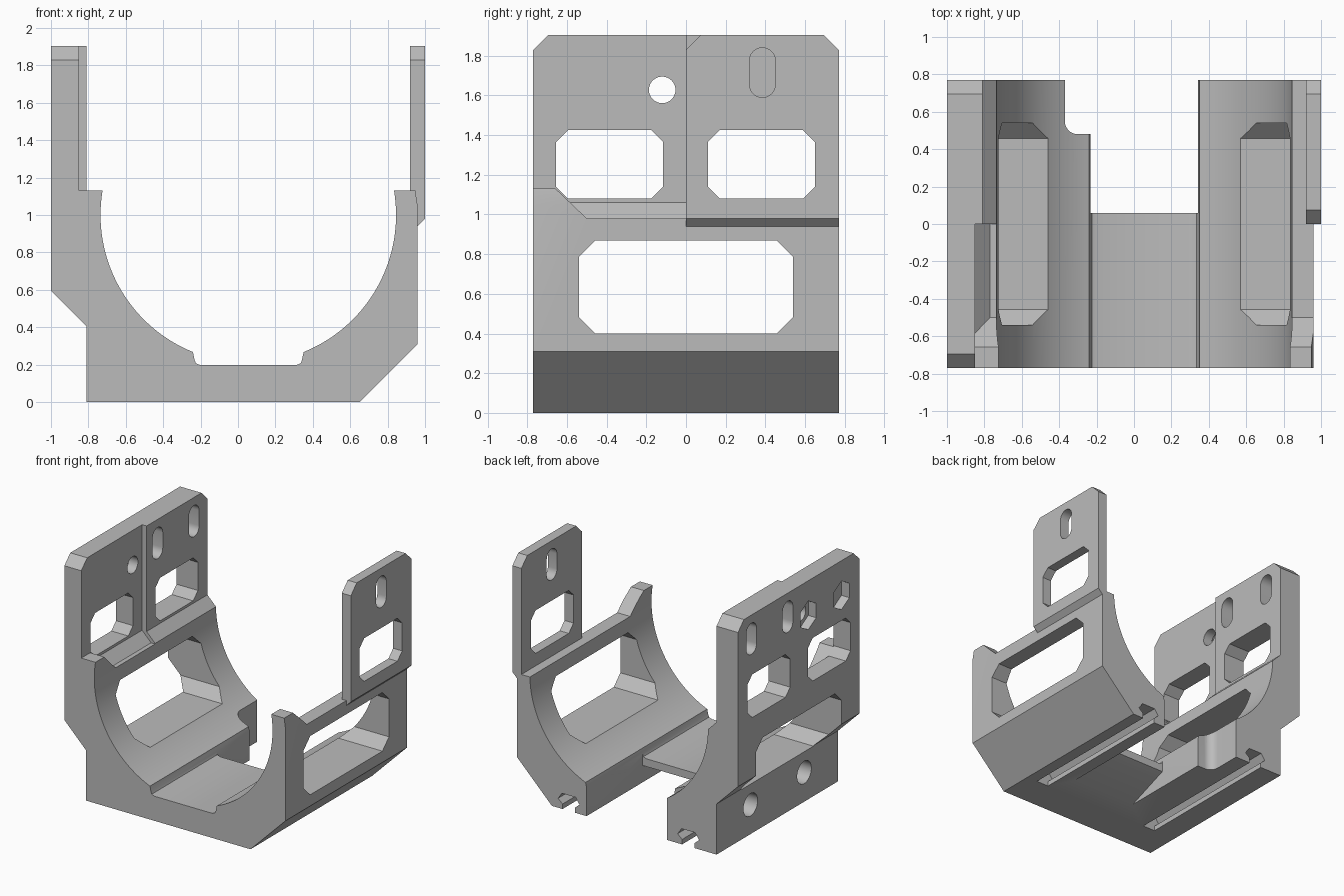
import bpy, bmesh
from math import cos, sin, radians

if "Cube" in bpy.data.objects:
    bpy.data.objects.remove(bpy.data.objects["Cube"], do_unlink=True)

grey = bpy.data.materials.new("light_grey")
grey.use_nodes = True
COLOUR = (0.5, 0.5, 0.5, 1)
grey.diffuse_color = COLOUR
grey.node_tree.nodes["Principled BSDF"].inputs["Base Color"].default_value = COLOUR


def prism(name, axis, pts, lo, hi, shear=0, pivot=0):
    """Extrude a 2D outline along an axis; shear leans the start of a y prism."""
    bm = bmesh.new()
    place = {"x": lambda t, a, b: (t, a, b),
             "y": lambda t, a, b: (a, t, b),
             "z": lambda t, a, b: (a, b, t)}[axis]
    start = [bm.verts.new(place(lo - shear * (b - pivot), a, b)) for a, b in pts]
    end = [bm.verts.new(place(hi, a, b)) for a, b in pts]
    bm.faces.new(start)
    bm.faces.new(end)
    n = len(pts)
    for i in range(n):
        j = (i + 1) % n
        bm.faces.new((start[i], start[j], end[j], end[i]))
    bmesh.ops.recalc_face_normals(bm, faces=bm.faces)
    mesh = bpy.data.meshes.new(name)
    bm.to_mesh(mesh)
    bm.free()
    mesh.materials.append(grey)
    ob = bpy.data.objects.new(name, mesh)
    bpy.context.collection.objects.link(ob)
    return ob


def arc(cx, cy, r, a0, a1, n):
    steps = [radians(a0 + (a1 - a0) * i / n) for i in range(n + 1)]
    return [(cx + r * cos(a), cy + r * sin(a)) for a in steps]


def rect(a0, a1, b0, b1):
    return [(a0, b0), (a1, b0), (a1, b1), (a0, b1)]


def octagon(a0, a1, b0, b1, c):
    return [(a0 + c, b0), (a1 - c, b0), (a1, b0 + c), (a1, b1 - c),
            (a1 - c, b1), (a0 + c, b1), (a0, b1 - c), (a0, b0 + c)]


def circle(y, z, r, n=32):
    return arc(y, z, r, 0, 360 - 360 / n, n - 1)


def slot(y):
    r = 0.065
    return arc(y, 1.775, r, 0, 180, 12) + arc(y, 1.655, r, 180, 360, 12)


def corner(y, side):
    """Triangle that trims a top corner of a plate."""
    return [(y - side * 0.075, 1.905), (y + side * 0.05, 1.78),
            (y + side * 0.05, 1.95), (y - side * 0.075, 1.95)]


def cut(ob, *args, **kw):
    tool = prism("cutter", *args, **kw)
    tool.hide_render = True
    mod = ob.modifiers.new("cut", "BOOLEAN")
    mod.operation = "DIFFERENCE"
    mod.solver = "EXACT"
    mod.object = tool
    bpy.context.view_layer.objects.active = ob
    bpy.ops.object.modifier_apply(modifier=mod.name)
    bpy.data.objects.remove(tool, do_unlink=True)


DEPTH, TOP, LEDGE = 0.77, 1.905, 0.98

# Cradle body with the tall side wall
cradle = (arc(0.055, 1, 0.79, 9.5, -68, 36)
          + [(0.342, 0.225), (0.335, 0.207), (0.31, 0.197),
             (-0.2, 0.197), (-0.225, 0.207), (-0.232, 0.225)]
          + arc(0.055, 1, 0.79, -112, -189.5, 36))
outline = ([(-0.81, 0), (0.65, 0), (0.96, 0.31), (0.96, 1.05), (0.948, 1.13)] + cradle
           + [(-0.81, 1.13), (-0.81, TOP), (-1, TOP), (-1, 0.595), (-0.81, 0.405)])
body = prism("cradle_body", "y", outline, -DEPTH, DEPTH)

# Thinner front half of the wall and sloped ledges
cut(body, "y", rect(-0.85, -0.5, 1.13, 2), -0.9, 0)
for inner, y0, y1, lean in ((-0.85, -0.5, 0, 1.05), (-0.81, -0.001, 0.9, 0)):
    cut(body, "y", [(inner, 1.06), (inner + 0.08, LEDGE), (-0.5, LEDGE),
                    (-0.5, 1.2), (inner, 1.2)], y0, y1, shear=lean, pivot=LEDGE)
cut(body, "y", rect(0.7, 1.1, LEDGE, 1.3), -0.5, 0.9, shear=1.05, pivot=LEDGE)

# Wall corners and windows
for side in (-1, 1):
    cut(body, "x", corner(side * DEPTH, side), -1.1, -0.7)
cut(body, "x", octagon(-0.54, 0.54, 0.4, 0.87, 0.083), -1.1, 1.1)
cut(body, "x", octagon(-0.655, -0.115, 1.08, 1.425, 0.06), -1.1, -0.849)
rear_window = octagon(0.11, 0.65, 1.08, 1.425, 0.06)
cut(body, "x", rear_window, -1.1, -0.7)

# Slots, bolt hole and nut pockets in the wall
for y in (0.14, 0.6):
    cut(body, "x", slot(y), -1.1, -0.7)
cut(body, "x", circle(-0.12, 1.628, 0.067), -1.1, -0.7)
for y in (-0.12, -0.54):
    cut(body, "x", arc(y, 1.628, 0.115, 30, 330, 5), -1.1, -0.93)

# Blind holes in the lower side
for y in (-0.34, 0.34):
    cut(body, "x", circle(y, 0.235, 0.09), -0.95, -0.5)

# Rear opening in the floor with an undercut lip
opening = ([(-0.232, 0.06), (0.342, 0.06), (0.342, 0.9), (-0.37, 0.9)]
           + arc(-0.3, 0.55, 0.07, 180, 270, 10) + [(-0.232, 0.48)])
cut(body, "z", opening, -0.1, 0.9)
cut(body, "x", [(-0.32, -0.01), (0.1, 0.15), (0.1, -0.1), (-0.32, -0.1)], -0.232, 0.342)

# Undercut grooves along the base, open at the rear
for x in (-0.56, 0.5):
    half = [(0.055, -0.05), (0.055, 0.04), (0.095, 0.075), (0.06, 0.125)]
    groove = [(x + a, z) for a, z in half] + [(x - a, z) for a, z in reversed(half)]
    cut(body, "y", groove, -0.49, 0.9)

# Short side plate on the rear half
plate = prism("side_plate", "y", [(0.92, 0.94), (0.96, 0.94), (1, 0.98), (1, TOP),
                                  (0.92, TOP)], 0, DEPTH)
cut(plate, "x", corner(0, -1), 0.8, 1.1)
cut(plate, "x", corner(DEPTH, 1), 0.8, 1.1)
cut(plate, "x", rear_window, 0.8, 1.1)
cut(plate, "x", slot(0.385), 0.8, 1.1)

# Smooth curved faces, keep edges sharp
for ob in (body, plate):
    bpy.ops.object.select_all(action="DESELECT")
    ob.select_set(True)
    bpy.context.view_layer.objects.active = ob
    bpy.ops.object.shade_smooth_by_angle(angle=radians(25))
